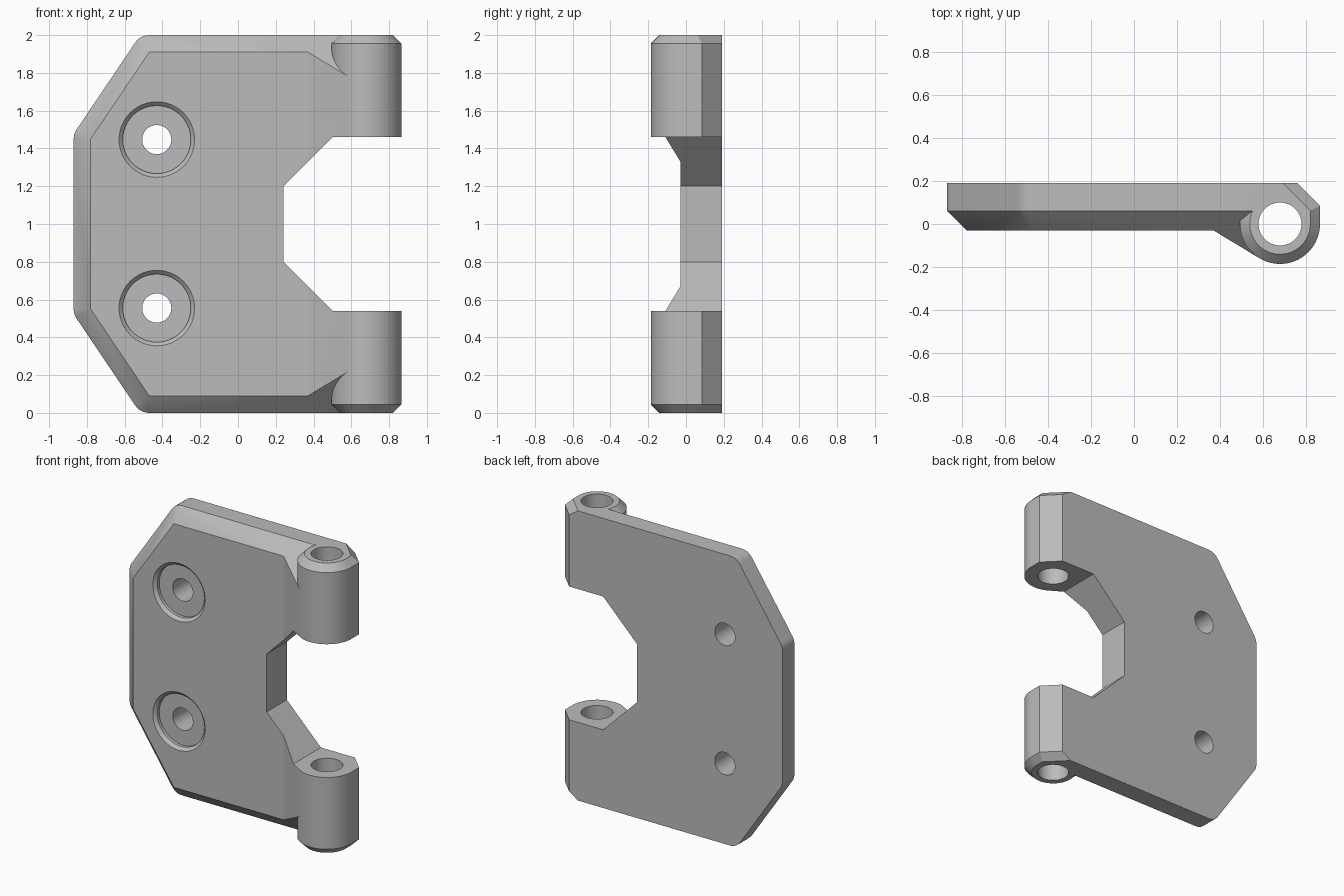
import bpy, bmesh
from math import pi, sin, cos, atan2, radians

cube = bpy.data.objects.get("Cube")
if cube:
    bpy.data.objects.remove(cube, do_unlink=True)

grey = bpy.data.materials.new("plain grey")
grey.use_nodes = True
colour = (0.5, 0.5, 0.5, 1)
grey.diffuse_color = colour
grey.node_tree.nodes["Principled BSDF"].inputs["Base Color"].default_value = colour


def loft(name, rings):
    """Closed solid through rings of equal point count."""
    bm = bmesh.new()
    loops = [[bm.verts.new(p) for p in ring] for ring in rings]
    n = len(loops[0])
    for a, b in zip(loops, loops[1:]):
        for i in range(n):
            j = (i + 1) % n
            bm.faces.new((a[i], a[j], b[j], b[i]))
    bm.faces.new(loops[0])
    bm.faces.new(loops[-1])
    bmesh.ops.remove_doubles(bm, verts=bm.verts, dist=1e-5)
    bmesh.ops.recalc_face_normals(bm, faces=bm.faces)
    mesh = bpy.data.meshes.new(name)
    bm.to_mesh(mesh)
    bm.free()
    mesh.materials.append(grey)
    obj = bpy.data.objects.new(name, mesh)
    bpy.context.collection.objects.link(obj)
    return obj


def arc(cx, cy, r, start, end, n):
    return [(cx + r * cos(start + (end - start) * i / n),
             cy + r * sin(start + (end - start) * i / n)) for i in range(n + 1)]


def at_y(points, y):
    return [(x, y, z) for x, z in points]


def at_z(points, z):
    return [(x, y, z) for x, y in points]


def combine(target, tool, operation):
    mod = target.modifiers.new(operation.lower(), 'BOOLEAN')
    mod.operation, mod.solver, mod.object = operation, 'EXACT', tool
    bpy.context.view_layer.objects.active = target
    bpy.ops.object.modifier_apply(modifier=mod.name)
    bpy.data.objects.remove(tool, do_unlink=True)


# Plate stock: rounded outline with a 45 degree bevel towards the front
back, bevel = 0.19, 0.09
upper, lower = (-0.47, 1.91), (-0.78, 1.45)
slope = pi / 2 + atan2(upper[1] - lower[1], upper[0] - lower[0])


def outline(r, top=1.91):
    half = [(0.62, top + r)]
    half += arc(upper[0], top, r, pi / 2, slope, 6)
    half += arc(*lower, r, slope, pi, 6)
    return half + [(x, 2 - z) for x, z in reversed(half)]


plate = loft("hinge_leaf", [
    at_y(outline(bevel), back), at_y(outline(bevel), 0.06),
    at_y(outline(0), -0.03), at_y(outline(0, 1.77), -0.17)])

# Cross-section: flat front that ramps out to meet the barrel
section = [(-1, 0.3), (-1, -0.03), (0.37, -0.03), (0.582, -0.158), (0.7, -0.158), (0.7, 0.3)]
combine(plate, loft("section", [at_z(section, -1), at_z(section, 3)]), 'INTERSECT')


# Barrel: round front, straight side, angled back, bevelled ends
def barrel_ring(inset, z):
    r = 0.186 - inset
    side = 0.68 + r
    diagonal = 0.95 - inset * 1.5
    points = arc(0.68, 0, r, -1.2 * pi, 0, 48)
    points += [(side, diagonal - side), (diagonal - back, back), (0.6, back)]
    return at_z(points, z)


combine(plate, loft("barrel", [
    barrel_ring(0.045, 0), barrel_ring(0, 0.045),
    barrel_ring(0, 1.955), barrel_ring(0.045, 2)]), 'UNION')

# Central notch that splits the barrel into two knuckles
notch = [(0.24, 0.8), (0.5, 0.54), (1.2, 0.54), (1.2, 1.46), (0.5, 1.46), (0.24, 1.2)]
combine(plate, loft("notch", [at_y(notch, -1), at_y(notch, 1)]), 'DIFFERENCE')

# Pin bore
pin = arc(0.68, 0, 0.1, 0, 2 * pi, 48)[:-1]
combine(plate, loft("pin_bore", [at_z(pin, -1), at_z(pin, 3)]), 'DIFFERENCE')

# Screw holes with shallow bevelled recesses
for z in (0.555, 1.447):
    steps = [(0.22, -0.05), (0.18, -0.01), (0.18, 0.012), (0.077, 0.012), (0.077, 0.4)]
    rings = [at_y(arc(-0.43, z, r, 0, 2 * pi, 48)[:-1], y) for r, y in steps]
    combine(plate, loft("screw_hole", rings), 'DIFFERENCE')

# Smooth round surfaces, keep crisp edges
bpy.ops.object.select_all(action='DESELECT')
plate.select_set(True)
bpy.context.view_layer.objects.active = plate
bpy.ops.object.shade_smooth_by_angle(angle=radians(25))
